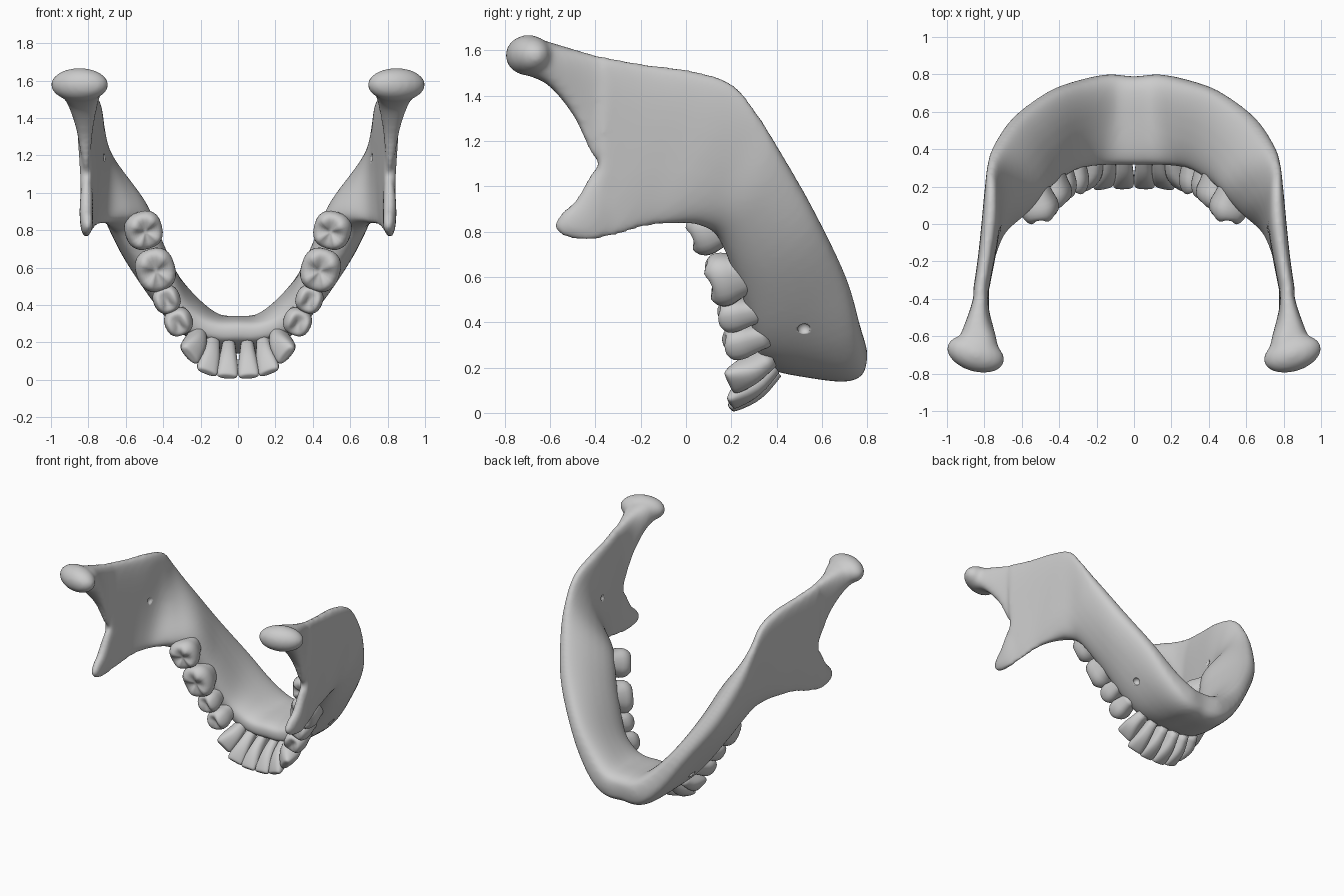
import bpy, bmesh, math
from mathutils import Vector, Matrix

if "Cube" in bpy.data.objects:
    bpy.data.objects.remove(bpy.data.objects["Cube"])


def catmull(rows, steps):
    # Smoothly interpolated rows of numbers
    out = []
    for i in range(len(rows) - 1):
        a, b, c, d = (rows[max(0, min(len(rows) - 1, i + k))] for k in (-1, 0, 1, 2))
        for s in range(steps):
            t = s / steps
            out.append([0.5 * (2 * q + (r - p) * t + (2 * p - 5 * q + 4 * r - u) * t * t
                               + (3 * q - p - 3 * r + u) * t ** 3)
                        for p, q, r, u in zip(a, b, c, d)])
    return out + [list(rows[-1])]


def skin(bm, rings):
    # Closed tube through rings of equal length
    vs = [[bm.verts.new(p) for p in r] for r in rings]
    n = len(vs[0])
    for a, b in zip(vs, vs[1:]):
        for j in range(n):
            bm.faces.new((a[j], a[(j + 1) % n], b[(j + 1) % n], b[j]))
    bm.faces.new(vs[0][::-1])
    bm.faces.new(vs[-1])


def plate(bm, rows, steps=5, n=28):
    # Row: edge point A, edge point L, half thickness at A, middle, L
    rows = catmull(rows, steps)
    mids = [(Vector(r[:3]) + Vector(r[3:6])) / 2 for r in rows]
    rings = []
    for i, r in enumerate(rows):
        A, L = Vector(r[:3]), Vector(r[3:6])
        tan = mids[min(i + 1, len(mids) - 1)] - mids[max(i - 1, 0)]
        nrm = (L - A).cross(tan).normalized()
        ring = []
        for k in range(n):
            th = 2 * math.pi * k / n
            c, s = math.cos(th), math.sin(th)
            u = 0.5 - 0.5 * math.copysign(abs(c) ** 0.8, c)
            w = r[6] * (1 - u) ** 2 + (2 * r[7] - (r[6] + r[8]) / 2) * 2 * u * (1 - u) + r[8] * u * u
            ring.append(A.lerp(L, u) + nrm * w * math.copysign(abs(s) ** 0.65, s))
        rings.append(ring)
    skin(bm, rings)


def flip(r):
    return [-r[0], r[1], r[2], -r[3], *r[4:]]


def make(name, bm):
    bmesh.ops.recalc_face_normals(bm, faces=bm.faces)
    me = bpy.data.meshes.new(name)
    bm.to_mesh(me)
    bm.free()
    me.shade_smooth()
    ob = bpy.data.objects.new(name, me)
    bpy.context.collection.objects.link(ob)
    return ob


# Jaw bone: arch from chin to ramus (tooth edge, lower edge, thicknesses)
body = [
    (.00, .315, .26, .00, .79, .235, .08, .092, .13),
    (.11, .315, .26, .14, .80, .25, .08, .095, .13),
    (.22, .31, .29, .28, .77, .375, .085, .095, .11),
    (.325, .29, .38, .44, .71, .59, .085, .095, .08),
    (.435, .225, .59, .62, .58, .86, .105, .11, .075),
    (.54, .145, .785, .725, .43, 1.13, .135, .112, .06),
    (.635, .055, .835, .765, .31, 1.33, .125, .075, .045),
    (.72, -.05, .835, .765, .20, 1.455, .065, .055, .05),
    (.765, -.18, .82, .77, .03, 1.51, .035, .045, .06),
    (.79, -.29, .785, .795, -.18, 1.54, .03, .04, .055),
    (.81, -.39, .765, .825, -.37, 1.575, .025, .035, .055)]
neck = [
    (.80, -.28, 1.00, .80, -.22, 1.53, .02, .02, .03),
    (.812, -.41, 1.13, .825, -.42, 1.585, .028, .038, .055),
    (.815, -.49, 1.30, .84, -.53, 1.615, .05, .065, .075),
    (.825, -.60, 1.44, .845, -.62, 1.64, .085, .10, .10),
    (.84, -.70, 1.49, .845, -.70, 1.655, .10, .13, .11)]
coronoid = [
    (.785, -.27, .80, .80, -.27, 1.20, .02, .02, .02),
    (.81, -.40, .762, .81, -.40, 1.08, .025, .035, .03),
    (.81, -.49, .766, .81, -.48, .95, .025, .035, .025),
    (.805, -.545, .783, .805, -.54, .89, .025, .03, .025),
    (.80, -.577, .81, .80, -.574, .85, .012, .015, .012)]
bm = bmesh.new()
plate(bm, [flip(r) for r in body[:0:-1]] + body)
for s in (1, -1):
    for part in (neck, coronoid):
        plate(bm, part if s > 0 else [flip(r) for r in part])
    # Condyle head
    m = (Matrix.Translation((s * .847, -.695, 1.578)) @ Matrix.Rotation(s * .3, 4, 'Z')
         @ Matrix.Diagonal((.16, .095, .09, 1)))
    bmesh.ops.create_uvsphere(bm, u_segments=24, v_segments=16, radius=1, matrix=m)
bone = make("jaw_bone", bm)
mod = bone.modifiers.new("fuse", 'REMESH')
mod.mode, mod.voxel_size, mod.use_smooth_shade = 'VOXEL', .014, True
mod = bone.modifiers.new("soften", 'SMOOTH')
mod.factor, mod.iterations = .5, 12

# Nerve openings: outer chin and inner ramus
bm = bmesh.new()
for s in (1, -1):
    for p in ((.413, .52, .372), (.70, -.03, 1.19)):
        bmesh.ops.create_icosphere(bm, subdivisions=2, radius=.028,
                                   matrix=Matrix.Translation((s * p[0], p[1], p[2])))
cutter = make("nerve_opening_cutter", bm)
cutter.hide_render = True
cutter.hide_viewport = True
mod = bone.modifiers.new("openings", 'BOOLEAN')
mod.operation, mod.object, mod.solver = 'DIFFERENCE', cutter, 'EXACT'


def tooth(name, tip, base, tan, w, d, cusps):
    tip, base = Vector(tip), Vector(base)
    axis = tip - base
    h = axis.length
    axis.normalize()
    wd = (tan - axis * tan.dot(axis)).normalized()
    dd = axis.cross(wd)
    # Profile: height, width factor, depth factor, cusp relief
    if cusps:
        prof = [(0, .7, .7, 0), (.35, .85, .87, 0), (.6, 1, 1, 0), (.8, 1.01, .97, 0),
                (.93, .9, .84, .5), (.99, .7, .64, 1), (.96, .4, .36, .8), (.9, .12, .1, 0)]
    else:
        prof = [(0, .6, .75, 0), (.35, .78, .98, 0), (.6, .93, .92, 0), (.8, 1, .68, 0),
                (.93, .98, .45, 0), (.99, .85, .28, 0), (1, .5, .1, 0)]
    bm = bmesh.new()
    rings, n = [], 24
    for z, fw, fd, rel in catmull(prof, 2):
        ring = []
        for k in range(n):
            th = 2 * math.pi * k / n
            c, s = math.cos(th), math.sin(th)
            lift = rel * .01 * -math.cos(cusps * th) if cusps else 0
            ring.append(base + axis * (h * z + lift)
                        + wd * w / 2 * fw * math.copysign(abs(c) ** .8, c)
                        + dd * d / 2 * fd * math.copysign(abs(s) ** .8, s))
        rings.append(ring)
    skin(bm, rings)
    ob = make(name, bm)
    mod = ob.modifiers.new("mirror", 'MIRROR')
    mod.mirror_object = bone


# Teeth: name, tip, base, width, depth, cusps
teeth = [
    ("central_incisor", (.057, .195, .018), (.05, .39, .195), .112, .12, 0),
    ("lateral_incisor", (.165, .195, .04), (.138, .38, .21), .118, .12, 0),
    ("canine", (.256, .19, .13), (.218, .37, .245), .13, .14, 0),
    ("first_premolar", (.32, .175, .295), (.315, .36, .345), .142, .15, 2),
    ("second_premolar", (.38, .15, .42), (.385, .33, .455), .142, .145, 2),
    ("first_molar", (.435, .105, .575), (.455, .29, .62), .23, .21, 4),
    ("second_molar", (.49, .03, .785), (.535, .21, .835), .20, .20, 4)]
tips = [Vector((-.06, .195, .02))] + [Vector(t[1]) for t in teeth]
tips.append(tips[-1] * 2 - tips[-2])
for i, (name, tip, base, w, d, cusps) in enumerate(teeth):
    tooth(name, tip, base, tips[i + 2] - tips[i], w, d, cusps)
